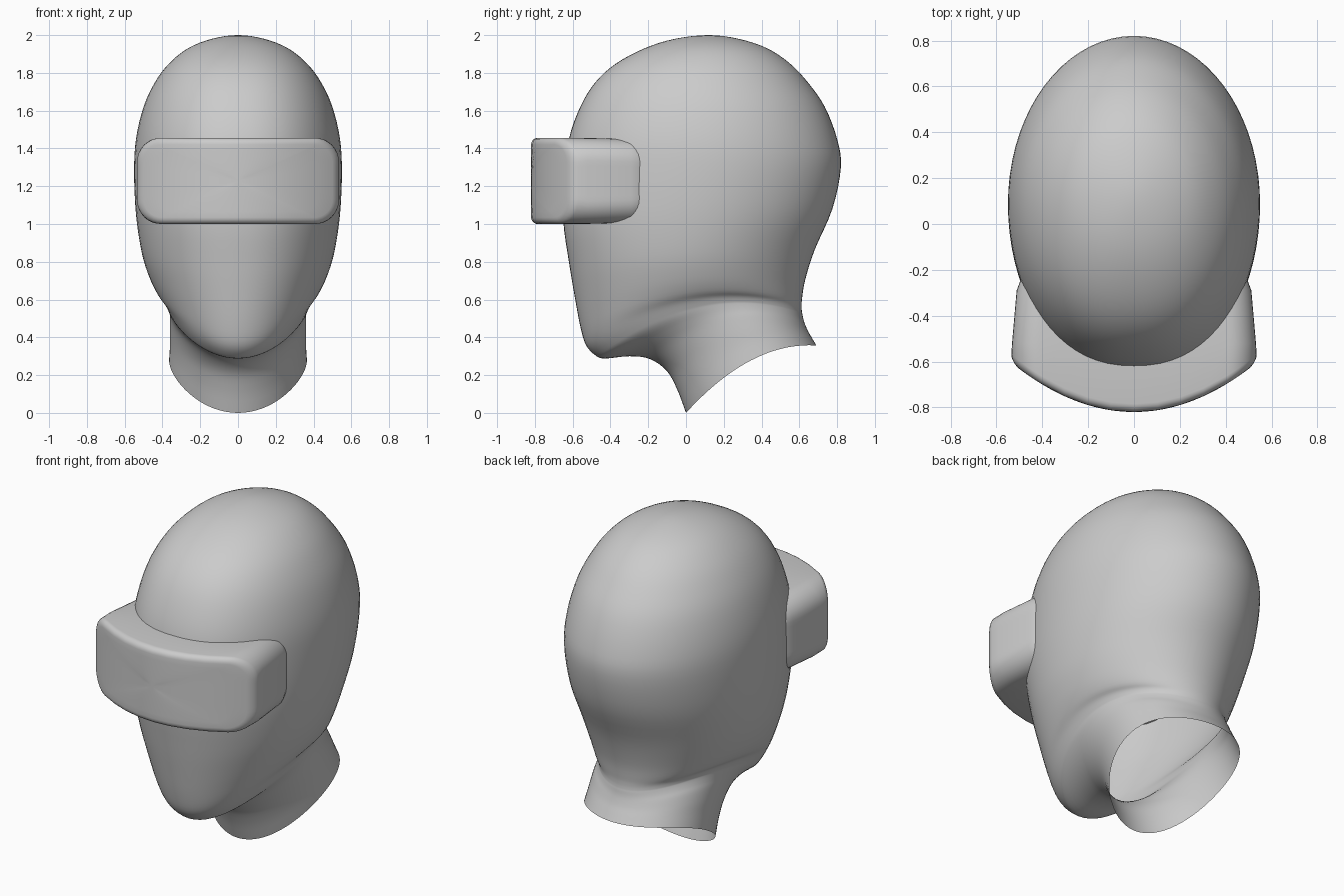
import bpy, bmesh, math

if "Cube" in bpy.data.objects:
    bpy.data.objects.remove(bpy.data.objects["Cube"])

def loft(name, rings, cap_start=None, cap_end=None):
    """Skin closed rings of equal count; optional pole points close the ends."""
    bm = bmesh.new()
    rows = [[bm.verts.new(p) for p in r] for r in rings]
    n = len(rows[0])
    for a, b in zip(rows, rows[1:]):
        for i in range(n):
            j = (i + 1) % n
            bm.faces.new((a[i], a[j], b[j], b[i]))
    for pole, row in ((cap_start, rows[0]), (cap_end, rows[-1])):
        if pole:
            v = bm.verts.new(pole)
            for i in range(n):
                bm.faces.new((v, row[i], row[(i + 1) % n]))
    bmesh.ops.recalc_face_normals(bm, faces=bm.faces)
    for f in bm.faces:
        f.smooth = True
    me = bpy.data.meshes.new(name)
    bm.to_mesh(me)
    bm.free()
    ob = bpy.data.objects.new(name, me)
    bpy.context.collection.objects.link(ob)
    return ob

def catmull(a, b, c, d, t):
    return [0.5 * (2*q + (r-p)*t + (2*p-5*q+4*r-s)*t*t + (3*q-p-3*r+s)*t**3)
            for p, q, r, s in zip(a, b, c, d)]

# Head and neck: front y, front z, back y, back z, half width, upward bow
sections = [
    (.12, 2.0, .12, 2.0, 0, 0),
    (-.06, 1.98, .28, 1.98, .14, 0),
    (-.22, 1.93, .43, 1.93, .265, 0),
    (-.37, 1.85, .55, 1.85, .365, 0),
    (-.48, 1.75, .645, 1.75, .44, 0),
    (-.56, 1.62, .735, 1.62, .50, 0),
    (-.62, 1.45, .80, 1.45, .54, 0),
    (-.645, 1.25, .82, 1.30, .55, 0),
    (-.65, 1.02, .775, 1.08, .54, 0),
    (-.62, .80, .68, .86, .51, .02),
    (-.59, .62, .63, .70, .47, .06),
    (-.56, .46, .614, .60, .43, .11),
    (-.53, .36, .612, .56, .395, .14),
    (-.48, .305, .614, .535, .377, .15),
    (-.43, .288, .617, .52, .37, .15),
    (-.30, .30, .622, .495, .362, .13),
    (-.19, .285, .63, .47, .36, .115),
    (-.10, .22, .645, .435, .36, .10),
    (-.045, .12, .665, .40, .36, .10),
    (0, 0, .69, .357, .365, .10),
]

def head_ring(s, n=72):
    fy, fz, by, bz, w, bow = s
    e = 1 - .12 * min(1, max(0, (fz - .5) / .5))   # fuller brow, tapered chin
    pts = []
    for i in range(n):
        a = math.tau * i / n
        c, sn = math.cos(a), math.sin(a)
        x = w * math.copysign(abs(sn) ** (e if c > 0 else 1), sn)
        pts.append((x, (fy+by)/2 + c*(fy-by)/2, (fz+bz)/2 + c*(fz-bz)/2 + bow*sn*sn))
    return pts

first, last = sections[1], sections[-1]
before = (first[2], first[3], first[0], first[1], -first[4], 0)
after = [2*p - q for p, q in zip(last, sections[-2])]
ctrl = [before] + sections + [after]
rings = []
for k in range(len(sections) - 1):
    for t in (0, .25, .5, .75):
        if k or t:
            rings.append(head_ring(catmull(*ctrl[k:k+4], t)))
rings.append(head_ring(last))
loft("head_and_neck", rings, cap_start=(0, .12, 2.0))

# Visor: rounded rectangle with a bowed front, sunk into the face
ZC = 1.228

def outline(hx, hz, r, edge=8, corner=8):
    pts = []
    cs = [(1, 1, 0), (-1, 1, 90), (-1, -1, 180), (1, -1, 270)]
    for sx, sz, start in cs:
        for k in range(corner + 1):
            a = math.radians(start + 90 * k / corner)
            pts.append((sx*(hx-r) + r*math.cos(a), sz*(hz-r) + r*math.sin(a)))
    full = []
    for i, p in enumerate(pts):
        q = pts[(i + 1) % len(pts)]
        steps = edge if i % (corner + 1) == corner else 1
        full += [(p[0]+(q[0]-p[0])*k/steps, p[1]+(q[1]-p[1])*k/steps) for k in range(steps)]
    return full

def bowed(x):
    return -.82 + .215 * (abs(x) / .535) ** 2

def front_ring(inset, back, scale=1):
    o = outline(.535 - inset, .228 - inset, .13 - inset)
    return [(x*scale, bowed(x*scale) + back, ZC + z*scale) for x, z in o]

def flat_ring(hx, hz, y):
    return [(x, y, ZC + z) for x, z in outline(hx, hz, .12)]

visor = [flat_ring(.46, .20, -.15), flat_ring(.512, .222, -.29), flat_ring(.532, .227, -.52)]
R = .035
for k in range(6):
    a = math.radians(90 * k / 5)
    visor.append(front_ring(R * (1 - math.cos(a)), R * (1 - math.sin(a))))
visor += [front_ring(R, 0, s) for s in (.85, .7, .5, .3, .12)]
loft("visor", visor, cap_start=(0, -.15, ZC), cap_end=(0, -.82, ZC))
